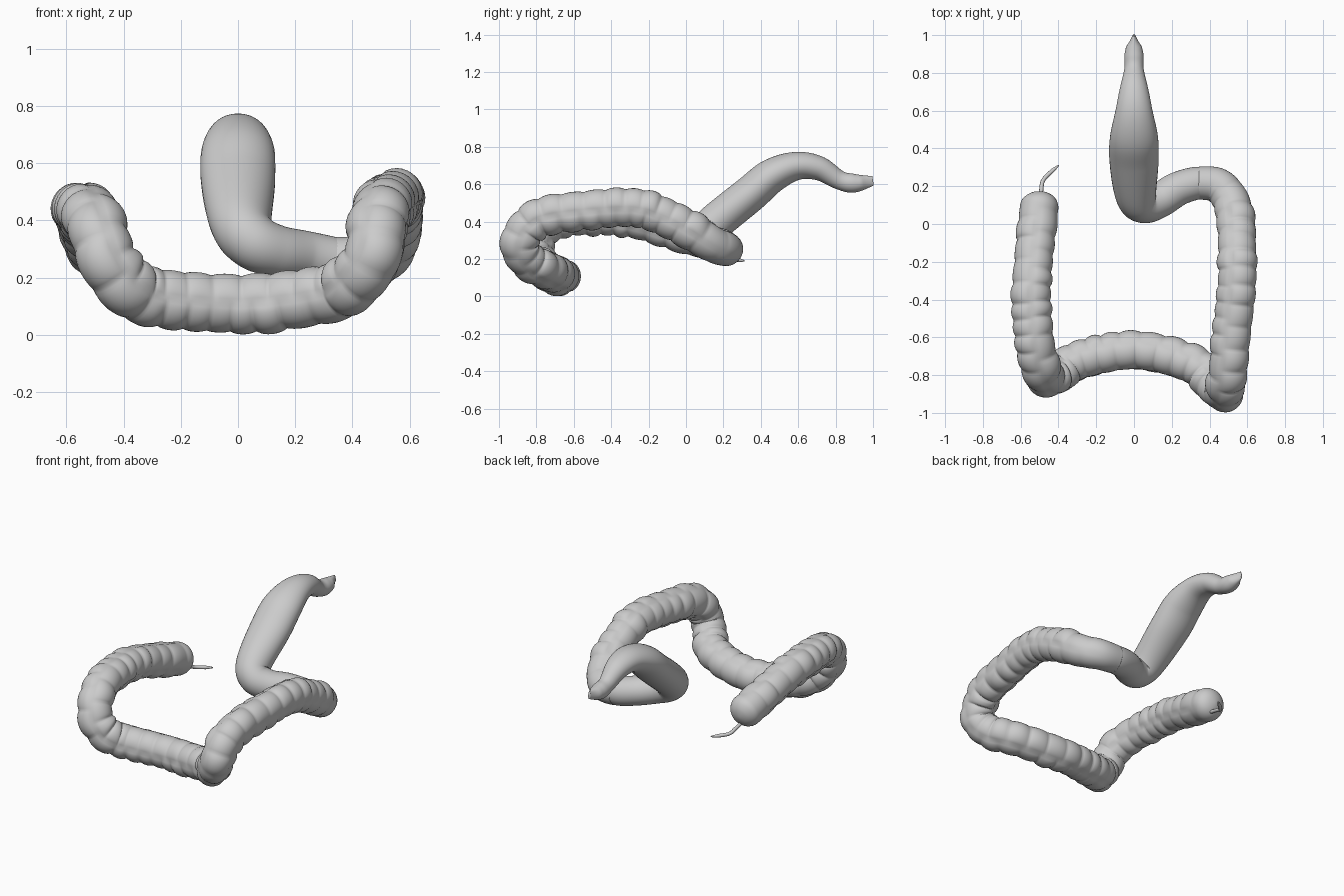
import bpy, bmesh, math, random
from mathutils import Vector

if "Cube" in bpy.data.objects:
    bpy.data.objects.remove(bpy.data.objects["Cube"])

random.seed(4)


def catmull(rows, t):
    """Catmull-Rom interpolation of rows of equal length."""
    i = min(int(t), len(rows) - 2)
    f = t - i
    p = [rows[max(0, min(len(rows) - 1, i + k))] for k in (-1, 0, 1, 2)]
    return [0.5 * (2 * b + (c - a) * f + (2 * a - 5 * b + 4 * c - d) * f * f
                   + (3 * b - a - 3 * c + d) * f ** 3) for a, b, c, d in zip(*p)]


def resample(rows, step):
    """Even spacing along the path."""
    fine = [catmull(rows, (len(rows) - 1) * k / 3000) for k in range(3001)]
    out, run = [fine[0]], 0.0
    for a, b in zip(fine, fine[1:]):
        run += (Vector(b[:3]) - Vector(a[:3])).length
        if run >= step:
            out.append(b)
            run = 0.0
    return out + [fine[-1]]


def tube(name, rows, step, sides, section):
    """Sweep a ring; section(point, s, length) gives radius, x stretch, pouch depth."""
    pts = resample(rows, step)
    length = step * (len(pts) - 1)
    jitter = [[random.uniform(0.55, 1.45) for _ in range(3)] for _ in range(100)]
    bm = bmesh.new()
    rings, normal = [], Vector((0, 0, 1))
    for i, p in enumerate(pts):
        a, b = pts[max(0, i - 2)], pts[min(len(pts) - 1, i + 2)]
        tan = (Vector(b[:3]) - Vector(a[:3])).normalized()
        normal = (normal - tan * normal.dot(tan)).normalized()
        side = tan.cross(normal)
        radius, stretch, pouch = section(p, i * step, length)
        ring = []
        for k in range(sides):
            ang = 2 * math.pi * k / sides
            third = 3 * k // sides
            u = i * step / 0.088 + third * 0.37 + 0.25 * math.sin(i * step * 9 + third)
            wave = abs(math.sin(math.pi * u)) ** 0.6
            band = abs(math.sin(1.5 * ang)) ** 0.6
            swell = wave * band * jitter[int(u)][third] * 1.5 - 0.75
            off = (normal * math.cos(ang) + side * math.sin(ang)) * radius * (1 + pouch * swell)
            off.x *= stretch
            ring.append(bm.verts.new(Vector(p[:3]) + off))
        rings.append(ring)
    for r0, r1 in zip(rings, rings[1:]):
        for k in range(sides):
            j = (k + 1) % sides
            bm.faces.new((r0[k], r0[j], r1[j], r1[k]))
    bm.faces.new(rings[0][::-1])
    bm.faces.new(rings[-1])
    bmesh.ops.recalc_face_normals(bm, faces=bm.faces)
    mesh = bpy.data.meshes.new(name)
    bm.to_mesh(mesh)
    bm.free()
    mesh.polygons.foreach_set("use_smooth", [True] * len(mesh.polygons))
    bpy.context.collection.objects.link(bpy.data.objects.new(name, mesh))


def dome(s, size):
    """Rounded end: grows from near 0 to 1 over the given distance."""
    t = min(1, s / size)
    return max(0.1, math.sqrt(1 - (1 - t) ** 2))


# Pouched large bowel: blind end, then ascending, transverse and descending limbs
def bowel_section(p, s, length):
    left = length - s
    radius = 0.102 * dome(s, 0.08) - 0.015 * max(0, 1 - left / 0.3)
    return radius, 1, 0.09 * min(1, max(0, s - 0.03) / 0.2, max(0, left - 0.06) / 0.25)


tube("pouched_bowel", [
    (-.50, .17, .285), (-.505, .06, .315), (-.54, -.28, .415), (-.54, -.48, .43),
    (-.52, -.65, .42), (-.49, -.77, .36), (-.455, -.81, .26), (-.39, -.785, .175),
    (-.28, -.72, .13), (.02, -.67, .108), (.31, -.745, .142), (.41, -.84, .19),
    (.47, -.89, .27), (.49, -.845, .375), (.505, -.71, .44), (.545, -.32, .475),
    (.548, -.15, .44), (.54, .01, .36), (.51, .13, .285), (.44, .205, .255),
    (.34, .218, .255)], 0.008, 36, bowel_section)


# Smooth sigmoid bend, swollen rectum and squeezed outlet
def rectum_section(p, s, length):
    wide = 0.38 * math.sin(math.pi * min(1, max(0, (p[1] - 0.1) / 0.72)))
    tip = max(0, (p[1] - 0.94) / 0.06)
    return p[3], 1 + wide - 0.7 * tip, 0


tube("sigmoid_and_rectum", [
    (.42, .215, .255, .07), (.34, .218, .255, .085), (.23, .185, .275, .088),
    (.135, .125, .292, .091), (.055, .102, .325, .098), (.01, .15, .39, .1),
    (0, .34, .545, .098), (0, .46, .645, .092), (0, .59, .697, .076),
    (0, .71, .685, .065), (0, .82, .622, .051), (0, .9, .605, .05), (0, 1, .618, .025)],
    0.01, 36, rectum_section)

# Thin worm-like appendix on the blind end
tube("appendix", [(-.492, .13, .235), (-.49, .19, .22), (-.475, .24, .2), (-.398, .312, .19)],
     0.012, 12, lambda p, s, length: (0.011 * min(1, 0.25 + (length - s) / 0.06), 1, 0))
